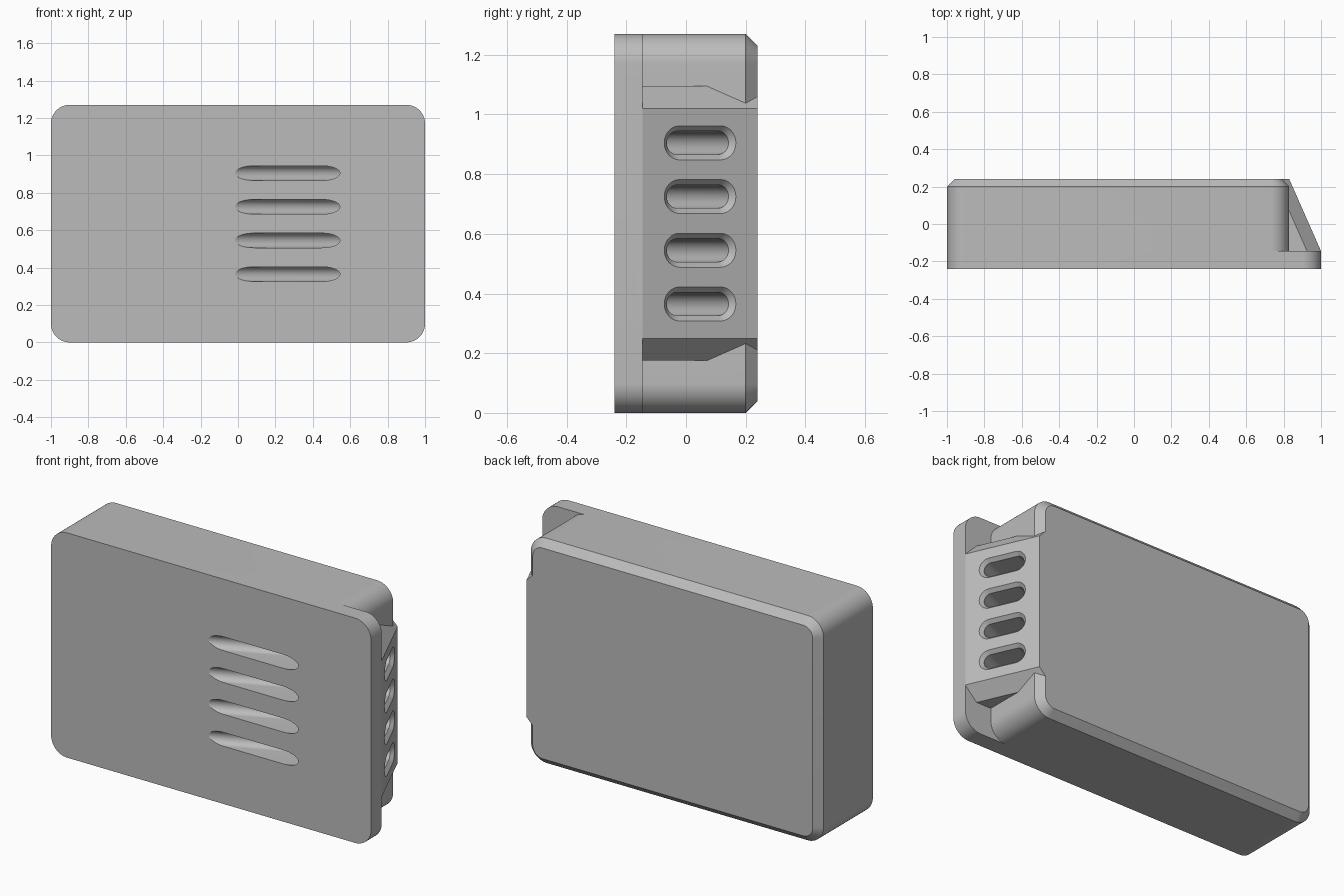
import bpy, bmesh, math
from mathutils import Vector

old = bpy.data.objects.get("Cube")
if old:
    bpy.data.objects.remove(old, do_unlink=True)

FRONT, STEP, BACK = -0.24, -0.145, 0.24
HEIGHT = 1.27
BODY_RIGHT = 0.83

grey = bpy.data.materials.new("light grey plastic")
grey.use_nodes = True
colour = (0.5, 0.5, 0.5, 1)
grey.diffuse_color = colour
grey.node_tree.nodes["Principled BSDF"].inputs["Base Color"].default_value = colour


def loft(name, rings):
    """Closed solid skinned through matching rings of points."""
    bm = bmesh.new()
    loops = [[bm.verts.new(p) for p in ring] for ring in rings]
    n = len(loops[0])
    for a, b in zip(loops, loops[1:]):
        for i in range(n):
            j = (i + 1) % n
            bm.faces.new((a[i], a[j], b[j], b[i]))
    bm.faces.new(loops[0])
    bm.faces.new(loops[-1])
    bmesh.ops.recalc_face_normals(bm, faces=bm.faces)
    mesh = bpy.data.meshes.new(name)
    bm.to_mesh(mesh)
    bm.free()
    mesh.materials.append(grey)
    obj = bpy.data.objects.new(name, mesh)
    bpy.context.collection.objects.link(obj)
    return obj


def rounded(x0, x1, z0, z1, r, steps=16):
    """Rounded rectangle as a list of 2D points."""
    pts = []
    corners = ((x1 - r, z1 - r), (x0 + r, z1 - r), (x0 + r, z0 + r), (x1 - r, z0 + r))
    for k, (cx, cz) in enumerate(corners):
        for i in range(steps + 1):
            a = math.pi / 2 * (k + i / steps)
            pts.append((cx + r * math.cos(a), cz + r * math.sin(a)))
    return pts


def panel_ring(right, y, inset=0):
    outline = rounded(-1 + inset, right - inset, inset, HEIGHT - inset, 0.1 - inset)
    return [(x, y, z) for x, z in outline]


def combine(target, other, operation):
    mod = target.modifiers.new(operation.lower(), "BOOLEAN")
    mod.object, mod.operation, mod.solver = other, operation, "EXACT"
    bpy.context.view_layer.objects.active = target
    bpy.ops.object.modifier_apply(modifier=mod.name)
    bpy.data.objects.remove(other, do_unlink=True)


# Wide front plate and the narrower body with a chamfered back rim
case = loft("speaker_case", [panel_ring(1, FRONT), panel_ring(1, STEP)])
body = loft("body", [panel_ring(BODY_RIGHT, STEP), panel_ring(BODY_RIGHT, 0.2),
                     panel_ring(BODY_RIGHT, BACK, 0.04)])


# Sloped vent block with chamfered ends
def vent_ring(y, x):
    bev, low, high = 0.075, 0.25, 1.02
    outline = [(0.7, low - bev), (x - bev, low - bev), (x, low),
               (x, high), (x - bev, high + bev), (0.7, high + bev)]
    return [(px, y, pz) for px, pz in outline]


vent = loft("vent_block", [vent_ring(STEP, 1), vent_ring(BACK, BODY_RIGHT)])
combine(case, body, "UNION")
combine(case, vent, "UNION")

# Four countersunk slots driven square to the slope, out through the front
along = Vector((BODY_RIGHT - 1, BACK - STEP, 0)).normalized()
normal = Vector((along.y, -along.x, 0))
for k in range(4):
    centre = Vector((1, STEP, 0.365 + 0.18 * k)) + along * 0.21

    def slot_ring(depth, grow):
        w, h = 0.113 + grow, 0.039 + grow
        return [centre + normal * depth + along * u + Vector((0, 0, v))
                for u, v in rounded(-w, w, -h, h, h - 0.0005)]

    cutter = loft("slot_cutter", [slot_ring(0.02, 0.036), slot_ring(-0.02, 0),
                                  slot_ring(-1.05, 0)])
    combine(case, cutter, "DIFFERENCE")

# Smooth the round corners and slots, keep the other edges crisp
bpy.ops.object.select_all(action="DESELECT")
case.select_set(True)
bpy.context.view_layer.objects.active = case
bpy.ops.object.shade_smooth_by_angle(angle=math.radians(20))
